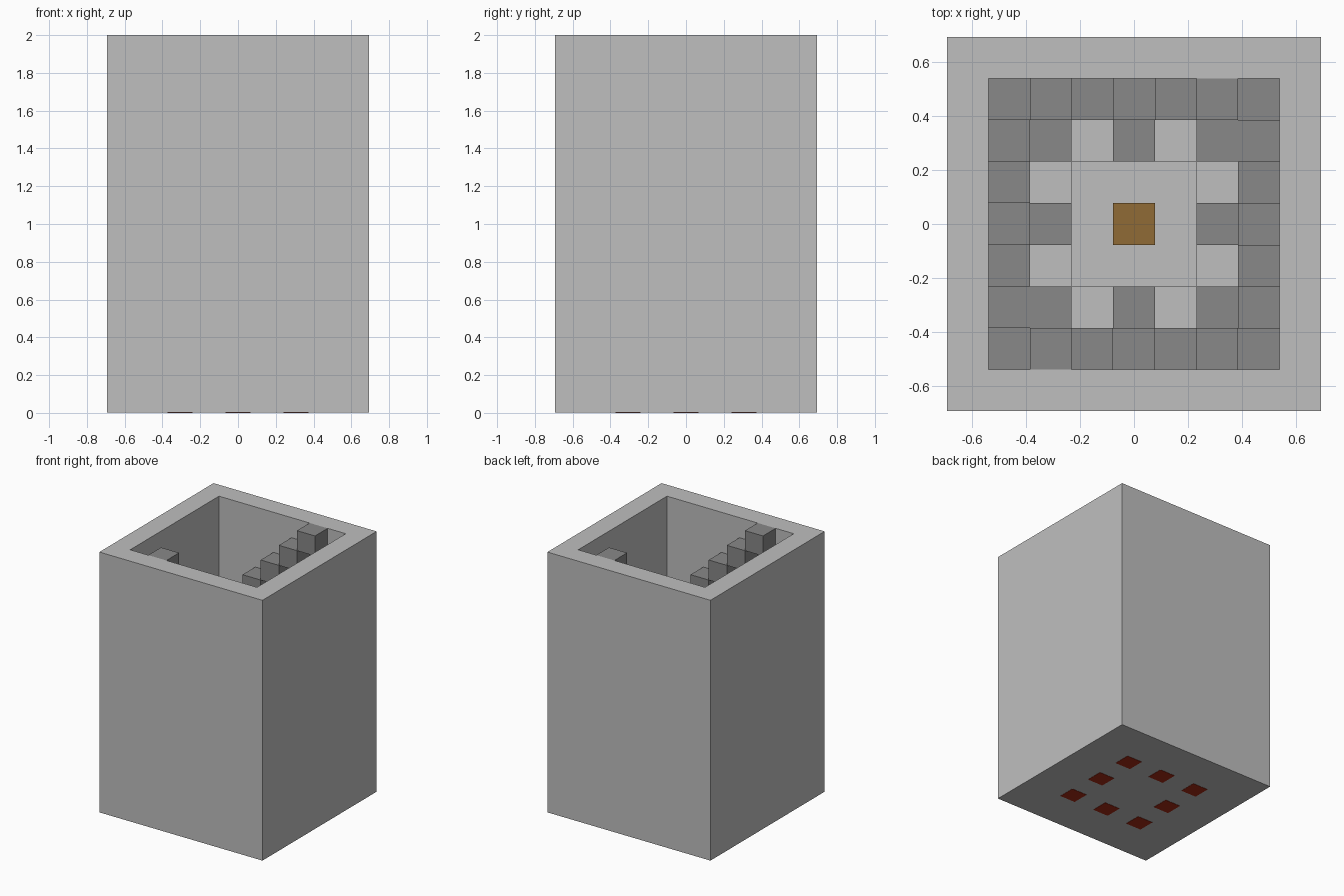
import bpy
import bmesh
from mathutils import Matrix, Vector

if "Cube" in bpy.data.objects:
    bpy.data.objects.remove(bpy.data.objects["Cube"], do_unlink=True)

U = 2 / 13        # one block; the tower is 9 x 9 x 13 blocks
LIFT = 0.002      # gap that leaves the base plates just proud of the floor


def material(name, colour):
    mat = bpy.data.materials.new(name)
    mat.use_nodes = True
    mat.diffuse_color = (*colour, 1)
    mat.node_tree.nodes["Principled BSDF"].inputs["Base Color"].default_value = (*colour, 1)
    return mat


light_stone = material("light stone", (0.52, 0.52, 0.52))
dark_stone = material("dark stone", (0.246, 0.246, 0.246))
wood = material("brown wood", (0.28, 0.147, 0.037))
red = material("dark red", (0.38, 0.024, 0.008))


def finish(name, bm, mat):
    mesh = bpy.data.meshes.new(name)
    bm.to_mesh(mesh)
    bm.free()
    mesh.materials.append(mat)
    obj = bpy.data.objects.new(name, mesh)
    bpy.context.collection.objects.link(obj)
    return obj


def box(name, i, j, low, high, mat, width=1.0):
    """Square block centred on cell (i, j), from low to high in block units."""
    bm = bmesh.new()
    place = (Matrix.Translation((i * U, j * U, (low + high) / 2 * U))
             @ Matrix.Diagonal((width * U, width * U, (high - low) * U, 1)))
    bmesh.ops.create_cube(bm, size=1, matrix=place)
    return finish(name, bm, mat)


# Hollow tower: inset the top face and push it down to the floor
bm = bmesh.new()
height = 13 * U - LIFT
bmesh.ops.create_cube(bm, size=1, matrix=Matrix.Translation((0, 0, LIFT + height / 2))
                      @ Matrix.Diagonal((9 * U, 9 * U, height, 1)))
top = max(bm.faces, key=lambda f: f.calc_center_median().z)
bmesh.ops.inset_region(bm, faces=[top], thickness=U, use_even_offset=True)
shaft = bmesh.ops.extrude_discrete_faces(bm, faces=[top])["faces"][0]
bmesh.ops.translate(bm, verts=shaft.verts, vec=Vector((0, 0, -12 * U)))
bmesh.ops.recalc_face_normals(bm, faces=bm.faces)
finish("tower_walls", bm, light_stone)

# Two opposite flights of floating steps winding down the walls
path = [(i, 3) for i in range(2, -4, -1)] + [(-3, j) for j in range(2, -4, -1)]
for flight, side in (("back", 1), ("front", -1)):
    for n, (i, j) in enumerate(path):
        box(f"{flight}_stair_step_{n + 1}", i * side, j * side, 12 - n, 13 - n, dark_stone)

# Raised platform with a wooden block in the middle
box("platform", 0, 0, 1, 2, light_stone, width=3)
box("centre_block", 0, 0, 2, 3, wood)

# Ring of eight pillars with red plates under them
for i in (-2, 0, 2):
    for j in (-2, 0, 2):
        if i or j:
            box("pillar", i, j, 1, 3, dark_stone)
            box("base_plate", i, j, 0, 0.03, red, width=0.86)
